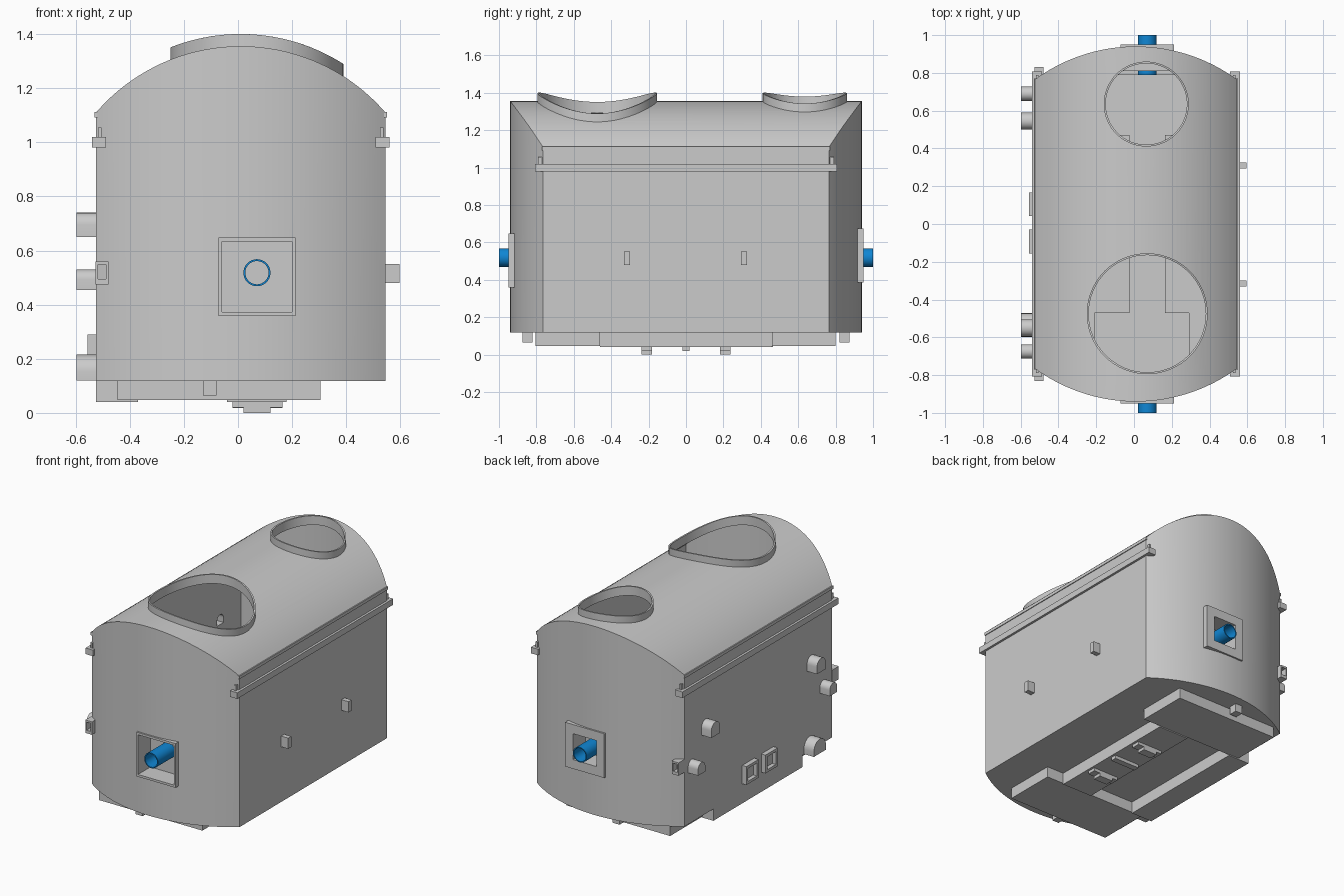
import bpy, bmesh, math

if "Cube" in bpy.data.objects:
    bpy.data.objects.remove(bpy.data.objects["Cube"])

CX, HALF = 0.01, 0.535          # body centre line and half width
R_END, R_ROOF = 0.905, 0.706    # end wall and roof radii


def finish(name, bm, smooth=False):
    bmesh.ops.recalc_face_normals(bm, faces=bm.faces)
    me = bpy.data.meshes.new(name)
    bm.to_mesh(me)
    bm.free()
    ob = bpy.data.objects.new(name, me)
    bpy.context.collection.objects.link(ob)
    if smooth:
        shade(ob)
    return ob


def activate(ob):
    bpy.ops.object.select_all(action='DESELECT')
    ob.select_set(True)
    bpy.context.view_layer.objects.active = ob


def shade(ob):
    activate(ob)
    bpy.ops.object.shade_smooth_by_angle(angle=math.radians(25))


def loft(name, rings, closed=False, smooth=False):
    """Skin a row of equal loops; cap the ends unless the row is closed."""
    bm = bmesh.new()
    vs = [[bm.verts.new(p) for p in r] for r in rings]
    n = len(rings[0])
    for a, b in zip(vs, vs[1:] + ([vs[0]] if closed else [])):
        for i in range(n):
            j = (i + 1) % n
            bm.faces.new((a[i], a[j], b[j], b[i]))
    if not closed:
        bm.faces.new(vs[0])
        bm.faces.new(vs[-1])
    return finish(name, bm, smooth)


def box(name, x0, x1, y0, y1, z0, z1):
    return loft(name, [[(x, y0, z0), (x, y1, z0), (x, y1, z1), (x, y0, z1)] for x in (x0, x1)])


def cut(ob, *cutters, keep=False):
    for c in cutters:
        c.hide_render = True
        m = ob.modifiers.new("cut", 'BOOLEAN')
        m.operation, m.solver, m.object = 'DIFFERENCE', 'EXACT', c
        activate(ob)
        bpy.ops.object.modifier_apply(modifier=m.name)
        if not keep:
            bpy.data.objects.remove(c)


def roof_z(x, t=0.0):
    return 1.355 - R_ROOF + math.sqrt((R_ROOF - t) ** 2 - (x - CX) ** 2)


def end_y(x, t=0.0):
    return 0.94 - R_END + math.sqrt((R_END - t) ** 2 - (x - CX) ** 2)


def vault(name, t):
    """Body volume, shrunk inward by t."""
    rings = []
    for i in range(41):
        x = CX + (HALF - t) * (i / 20 - 1)
        y, z = end_y(x, t), roof_z(x, t)
        rings.append([(x, -y, 0.118 + t), (x, y, 0.118 + t), (x, y, z), (x, -y, z)])
    return loft(name, rings)


def circle(cx, cy, r, n=64):
    return [(cx + r * math.cos(2 * math.pi * i / n), cy + r * math.sin(2 * math.pi * i / n)) for i in range(n)]


def arch(name, x0, x1, cy, z0, w, h):
    """Round-topped stub along x."""
    r = w / 2
    prof = [(cy - r, z0), (cy + r, z0)]
    prof += [(cy + r * math.cos(a), z0 + h - r + r * math.sin(a)) for a in [math.pi * i / 12 for i in range(13)]]
    return loft(name, [[(x, y, z) for y, z in prof] for x in (x0, x1)], smooth=True)


# Hollow vaulted body
body = vault("body_shell", 0.0)
cut(body, vault("inner", 0.015))

# Roof hatches with collars that follow the roof
for name, cx, cy, r in (("large_hatch", 0.07, -0.475, 0.32), ("small_hatch", 0.065, 0.635, 0.225)):
    cut(body, loft("hole", [[(x, y, z) for x, y in circle(cx, cy, r - 0.005)] for z in (1.1, 1.5)]))
    rings = []
    for (xo, yo), (xi, yi) in zip(circle(cx, cy, r), circle(cx, cy, r - 0.01)):
        z = roof_z(xo)
        rings.append([(xo, yo, z - 0.015), (xo, yo, z + 0.045), (xi, yi, z + 0.045), (xi, yi, z - 0.015)])
    loft(name + "_collar", rings, closed=True, smooth=True)

# Floor wells and the trays below them
wells = [box("well", -0.21, 0.29, -0.79, -0.47, 0.06, 0.2),
         box("well", -0.21, 0.29, 0.47, 0.79, 0.06, 0.2),
         box("well", -0.025, 0.165, -0.5, 0.5, 0.055, 0.2)]
trays = [box("front_tray", -0.445, 0.305, -0.805, -0.46, 0.047, 0.12),
         box("back_tray", -0.445, 0.305, 0.46, 0.80, 0.047, 0.12),
         box("centre_tray", -0.04, 0.18, -0.46, 0.46, 0.04, 0.12)]
for ob in trays + [body]:
    cut(ob, *wells, keep=True)
for w in wells:
    bpy.data.objects.remove(w)
box("left_tray", -0.524, -0.37, -0.46, 0.465, 0.04, 0.12)
box("centre_block", -0.02, 0.165, -0.02, 0.02, 0.018, 0.045)
for s, side in ((-1, "front"), (1, "back")):
    box(side + "_skid", 0.02, 0.12, s * 0.21 - 0.028, s * 0.21 + 0.028, 0.0, 0.045)
    box(side + "_skid_base", -0.02, 0.165, s * 0.21 - 0.028, s * 0.21 + 0.028, 0.02, 0.045)
    box(side + "_foot", -0.13, -0.08, s * 0.847 - 0.027, s * 0.847 + 0.027, 0.065, 0.12)

# Recessed pipe boxes on both ends, each with a blue pipe
blue = bpy.data.materials.new("blue")
blue.diffuse_color = (0.005, 0.24, 0.66, 1)
blue.use_nodes = True
blue.node_tree.nodes["Principled BSDF"].inputs["Base Color"].default_value = blue.diffuse_color
for s, side, zc, hx, hz in ((-1, "front", 0.503, 0.13, 0.13), (1, "back", 0.53, 0.085, 0.085)):
    def slab(n, h, k, a, b):
        return box(n, 0.07 - h, 0.07 + h, min(s * a, s * b), max(s * a, s * b), zc - k, zc + k)
    cut(body, slab("opening", 0.135, 0.135, 0.83, 1.0))
    liner = slab(side + "_pipe_box", 0.142, 0.145, 0.81, 0.95)
    cut(liner, slab("recess", hx, hz, 0.822, 1.0))
    rings = []
    for r, y in ((0.05, 0.79), (0.05, 1.0), (0.043, 1.0), (0.043, 0.80)):
        rings.append([(0.07 + x, s * y, 0.518 + z) for x, z in circle(0, 0, r, 32)])
    pipe = loft(side + "_pipe", rings, smooth=True)
    pipe.data.materials.append(blue)

# Arched hollow stubs on the left wall
for i, (y, z0, w, h) in enumerate(((0.545, 0.65, 0.09, 0.09), (0.69, 0.455, 0.075, 0.075),
                                   (-0.55, 0.65, 0.09, 0.09), (-0.675, 0.455, 0.075, 0.075),
                                   (-0.535, 0.12, 0.125, 0.095))):
    stub = arch(f"left_stub_{i}", -0.597, -0.515, y, z0, w, h)
    hole = arch("hole", -0.588, -0.49, y, z0 + 0.016, w - 0.024, h - 0.026)
    cut(stub, hole, keep=True)
    cut(body, hole)
    shade(stub)

# Square ports low on the left wall
for i, y in enumerate((0.105, -0.093)):
    port = box(f"left_port_{i}", -0.556, -0.515, y - 0.063, y + 0.063, 0.17, 0.29)
    cut(port, box("hole", -0.6, -0.53, y - 0.045, y + 0.045, 0.188, 0.272))

# Pegs on the right wall
for i, y in enumerate((-0.315, 0.31)):
    box(f"right_peg_{i}", 0.54, 0.596, y - 0.016, y + 0.016, 0.48, 0.55)

# Side rails with wrapped ends, eave lips and corner brackets
for s, side in ((-1, "left"), (1, "right")):
    def span(n, a, b, *rest):
        xs = sorted((CX + s * a, CX + s * b))
        return box(f"{side}_{n}", *xs, *rest)
    span("rail", 0.532, 0.55, -0.8, 0.8, 0.98, 1.02)
    span("eave_lip", 0.53, 0.54, -0.77, 0.77, 1.092, 1.112)
    for e, end in ((-1, "front"), (1, "back")):
        ys = sorted((e * 0.77, e * 0.808))
        span(end + "_rail_end", 0.498, 0.55, *ys, 0.98, 1.02)
        span(end + "_rail_post", 0.515, 0.528, *sorted((e * 0.765, e * 0.79)), 1.02, 1.055)
        if s < 0:
            b = span(end + "_bracket", 0.488, 0.537, *sorted((e * 0.76, e * 0.83)), 0.475, 0.56)
            cut(b, box("slot", -0.518, -0.488, *sorted((e * 0.7, e * 0.9)), 0.495, 0.548))
shade(body)
